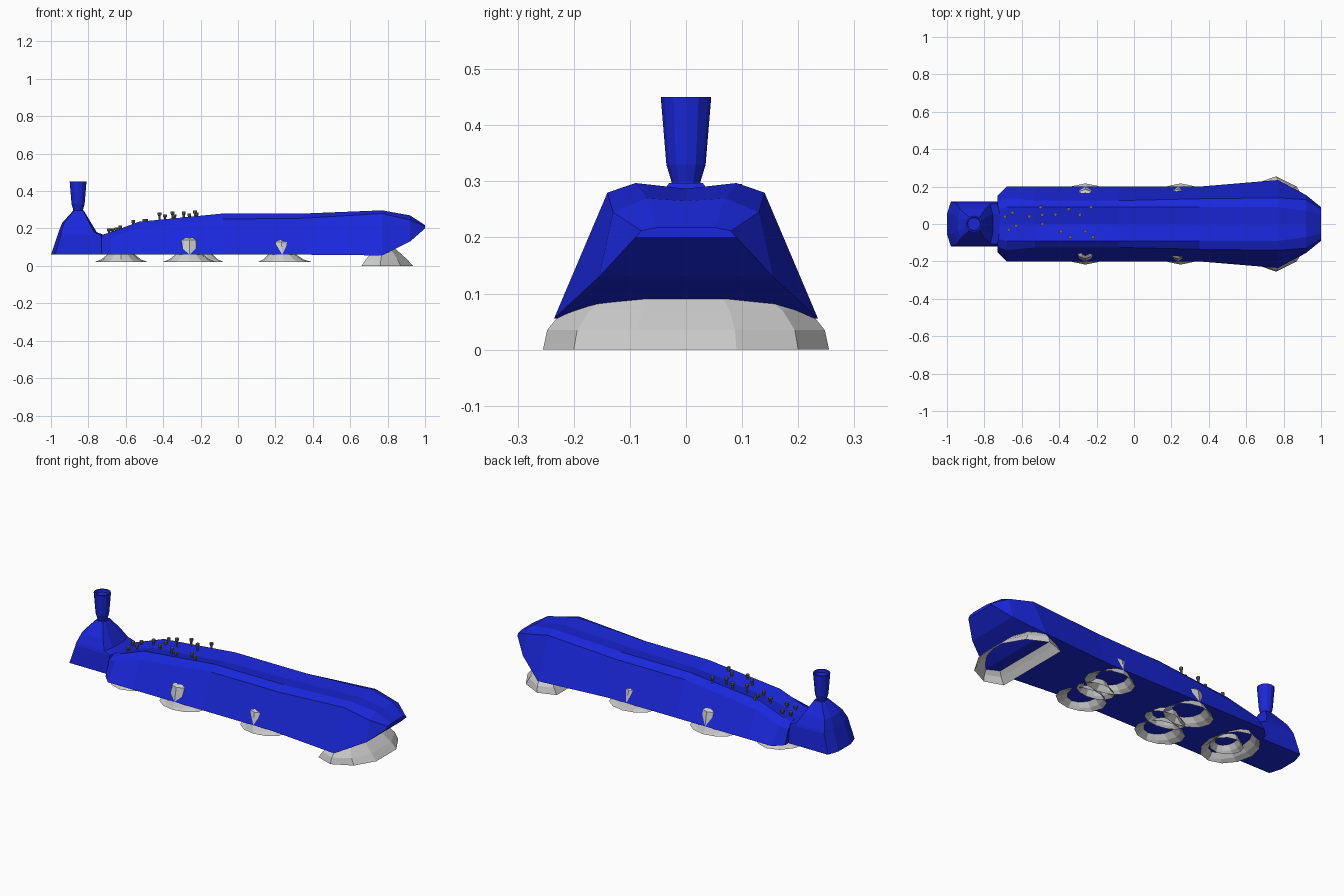
import bpy, bmesh
from math import cos, sin, pi

if "Cube" in bpy.data.objects:
    bpy.data.objects.remove(bpy.data.objects["Cube"])


def material(name, rgb):
    m = bpy.data.materials.new(name)
    m.diffuse_color = (*rgb, 1)
    m.use_nodes = True
    m.node_tree.nodes["Principled BSDF"].inputs["Base Color"].default_value = m.diffuse_color
    return m


BLUE = material("blue_paint", (0.01, 0.02, 0.7))
DARK = material("dark_metal", (0.15, 0.15, 0.15))


def loft(name, rings, mat=None, cap=True):
    """Join closed rings of equal length into a flat-shaded skin."""
    bm = bmesh.new()
    rows = [[bm.verts.new(p) for p in r] for r in rings]
    n = len(rows[0])
    for a, b in zip(rows, rows[1:]):
        for i in range(n):
            j = (i + 1) % n
            bm.faces.new((a[i], a[j], b[j], b[i]))
    if cap:
        bm.faces.new(rows[0])
        bm.faces.new(rows[-1])
    bmesh.ops.recalc_face_normals(bm, faces=bm.faces)
    me = bpy.data.meshes.new(name)
    bm.to_mesh(me)
    bm.free()
    ob = bpy.data.objects.new(name, me)
    bpy.context.collection.objects.link(ob)
    if mat:
        me.materials.append(mat)
    return ob


def oval(cx, cy, z, rx, ry, n=12):
    return [(cx + rx * cos(2 * pi * i / n), cy + ry * sin(2 * pi * i / n), z)
            for i in range(n)]


# hull: x, bottom y/z, shoulder y/z, ridge y/z, centre z
sections = [
    (-0.73, .15, .06, .12, .14, .08, .165, .162),
    (-0.68, .20, .06, .14, .155, .09, .18, .172),
    (-0.53, .20, .06, .125, .20, .09, .236, .218),
    (-0.08, .20, .06, .125, .25, .09, .28, .262),
    (0.35, .20, .06, .135, .255, .09, .28, .27),
    (0.77, .235, .056, .14, .28, .09, .297, .287),
    (0.92, .155, .13, .13, .245, .07, .27, .265),
    (1.00, .09, .20, .08, .212, .05, .218, .218),
]
rings = []
for x, yb, zb, ys, zs, yr, zr, zc in sections:
    half = [(yb, zb), (ys, zs), (yr, zr)]
    prof = half + [(0, zc)] + [(-y, z) for y, z in reversed(half)]
    rings.append([(x, y, z) for y, z in prof])
loft("hull", rings, BLUE)


# tail block: z, rear x, front x, half width
def tail_ring(z, x0, x1, w):
    d = (x1 - x0) * .07
    half = [(x0, w * .45), (x0 + d, w), (x1 - d, w), (x1, w * .5)]
    return [(x, y, z) for x, y in half] + [(x, -y, z) for x, y in reversed(half)]


loft("tail_block", [tail_ring(*t) for t in (
    (.06, -1.0, -.70, .12), (.165, -.965, -.715, .11),
    (.18, -.96, -.755, .105), (.23, -.94, -.785, .08),
    (.297, -.88, -.825, .03))], BLUE)

# chimney with a recessed mouth
loft("chimney", [oval(-.855, 0, z, r, r) for z, r in (
    (.28, .026), (.30, .026), (.33, .035), (.39, .04), (.45, .045),
    (.45, .037), (.435, .034))], BLUE)

# nose skirt
half = [(.66, .10), (.66, .22), (.76, .255), (.87, .20), (.935, .09)]
outline = half + [(x, -y) for x, y in reversed(half)]
nose = loft("nose_skirt", [
    [(.78 + (x - .78) * sx, y * sy, z) for x, y in outline]
    for z, sx, sy in ((0, 1, 1), (.035, .8, .97), (.07, .55, .86), (.09, .4, .74))],
    cap=False)


# flared pads below the hull
def pad(name, x, y, rx, ry, top, shift=.0):
    steps = ((.022, 1.0, 1.0), (.035, .76, .94), (.06, .54, .84),
             (.5 * (top + .06), .48, .76), (top - .012, .42, .70), (top, .25, .55))
    loft(name, [oval(x - shift * (1 - sx), y, z, rx * sx, ry * sy)
                for z, sx, sy in steps], cap=False)


for s in (-1, 1):
    side = "right" if s > 0 else "left"
    pad("front_pad_" + side, .25, s * .11, .14, .107, .14, .03)
    pad("rear_pad_" + side, -.26, s * .11, .14, .107, .15)
pad("front_pad_middle", .25, 0, .11, .07, .12)
pad("rear_pad_middle", -.20, 0, .12, .07, .12)
pad("tail_pad", -.625, 0, .138, .17, .12)
pad("tail_pad_inner", -.60, 0, .09, .08, .10)

# pegs on the deck: x, y, top z
pegs = [(-.69, .04, .20), (-.65, .06, .205), (-.67, -.03, .20), (-.63, -.01, .215),
        (-.56, .04, .245), (-.50, .09, .25), (-.49, .05, .25), (-.49, 0, .25),
        (-.42, .05, .285), (-.39, -.04, .275), (-.35, .08, .29), (-.34, -.07, .275),
        (-.29, .05, .29), (-.26, -.04, .28), (-.23, .09, .295), (-.22, -.07, .285)]
for k, (x, y, z) in enumerate(pegs):
    loft(f"peg_{k + 1}", [oval(x, y, z + dz, r, r, 8) for dz, r in (
        (-.055, .006), (-.018, .006), (-.012, .010), (0, .010))], DARK)
